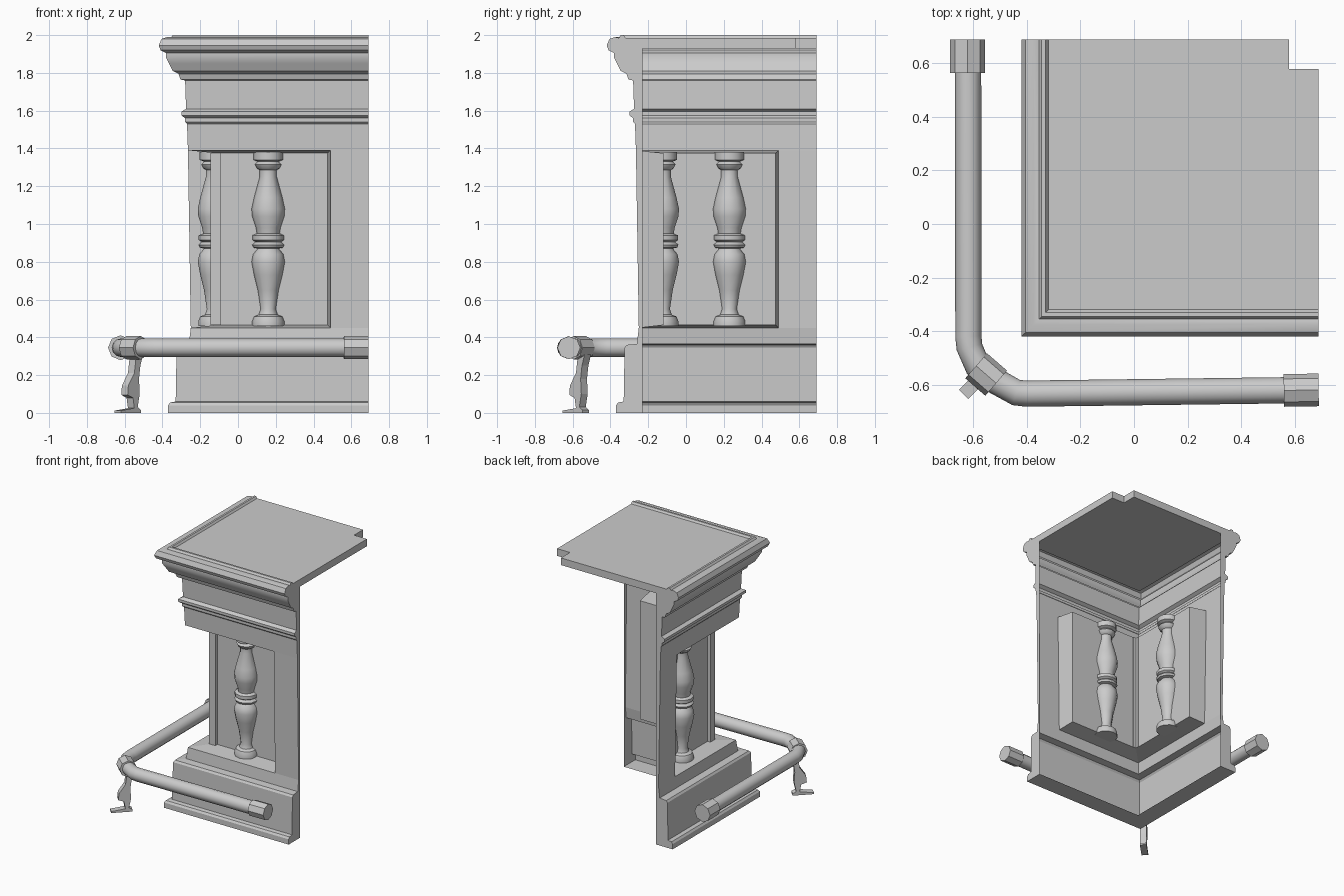
import bpy, bmesh, math
from mathutils import Vector

if "Cube" in bpy.data.objects:
    bpy.data.objects.remove(bpy.data.objects["Cube"])

END = 0.69          # cut ends of both wings
MOUTH, BACK = 0.49, 0.475   # niche side at the face and at the panel
PANEL = -0.12       # depth of the niche back


def finish(name, bm, smooth=None, recalc=True):
    bmesh.ops.remove_doubles(bm, verts=bm.verts, dist=0.0005)
    if recalc:
        bmesh.ops.recalc_face_normals(bm, faces=bm.faces)
    me = bpy.data.meshes.new(name)
    bm.to_mesh(me)
    bm.free()
    ob = bpy.data.objects.new(name, me)
    bpy.context.collection.objects.link(ob)
    if smooth:
        bpy.ops.object.select_all(action='DESELECT')
        ob.select_set(True)
        bpy.context.view_layer.objects.active = ob
        bpy.ops.object.shade_smooth_by_angle(angle=math.radians(smooth))
    return ob


def both(bm, pts):
    """Add a front wing face and its twin on the left wing (x and y swapped)."""
    bm.faces.new([bm.verts.new(p) for p in pts])
    bm.faces.new([bm.verts.new((p[1], p[0], p[2])) for p in reversed(pts)])


def sweep(bm, profile):
    """Run a (depth, z) profile round the mitred corner."""
    for (a, za), (b, zb) in zip(profile, profile[1:]):
        both(bm, [(a, a, za), (END, a, za), (END, b, zb), (b, b, zb)])


def prism(name, outline, place, lo, hi):
    """Extrude an outline between two offsets; place maps (a, b, offset) to xyz."""
    bm = bmesh.new()
    f = bm.faces.new([bm.verts.new(place(a, b, lo)) for a, b in outline])
    g = bmesh.ops.extrude_face_region(bm, geom=[f])
    move = Vector(place(0, 0, hi)) - Vector(place(0, 0, lo))
    bmesh.ops.translate(bm, vec=move, verts=[v for v in g['geom'] if isinstance(v, bmesh.types.BMVert)])
    return finish(name, bm)


def tube(name, path, r, sides=2, smooth=40):
    cu = bpy.data.curves.new(name, 'CURVE')
    cu.dimensions = '3D'
    cu.bevel_depth, cu.bevel_resolution, cu.use_fill_caps = r, sides, True
    sp = cu.splines.new('POLY')
    sp.points.add(len(path) - 1)
    for p, (x, y, z) in zip(sp.points, path):
        p.co = (x, y, z, 1)
    ob = bpy.data.objects.new(name, cu)
    bpy.context.collection.objects.link(ob)
    bpy.ops.object.select_all(action='DESELECT')
    ob.select_set(True)
    bpy.context.view_layer.objects.active = ob
    bpy.ops.object.convert(target='MESH')
    bpy.ops.object.shade_smooth_by_angle(angle=math.radians(smooth))


# Profiles (depth, height), bottom to top
base = [(-0.23, 0), (-0.37, 0), (-0.37, 0.04), (-0.36, 0.055), (-0.33, 0.06),
        (-0.325, 0.345), (-0.315, 0.36), (-0.26, 0.365), (-0.25, 0.45)]
frieze = [(-0.265, 1.39), (-0.27, 1.53), (-0.28, 1.54), (-0.28, 1.56), (-0.30, 1.575),
          (-0.30, 1.595), (-0.275, 1.61), (-0.28, 1.76)]
cornice = [(-0.28, 1.76), (-0.305, 1.765), (-0.315, 1.795), (-0.345, 1.81), (-0.365, 1.85),
           (-0.38, 1.88), (-0.38, 1.905), (-0.41, 1.92), (-0.42, 1.945), (-0.405, 1.98),
           (-0.375, 1.99), (-0.355, 1.985), (-0.345, 2.0), (-0.33, 2.0), (-0.32, 1.985)]

# Wall shell: base, frieze, stiles, end caps
bm = bmesh.new()
sweep(bm, base)
sweep(bm, frieze)
lo, hi = base[-1], frieze[0]
both(bm, [(MOUTH, lo[0], lo[1]), (END, lo[0], lo[1]), (END, hi[0], hi[1]), (MOUTH, hi[0], hi[1])])
cap = base + frieze + cornice[1:] + [(-0.32, 1.93), (-0.23, 1.93)]
both(bm, [(END, d, z) for d, z in cap])
finish("corner_wall", bm, recalc=False)

bm = bmesh.new()
sweep(bm, cornice)
finish("cornice", bm, 35, recalc=False)

# Niche wrapping the corner: floor, ceiling, jamb and back panel
bm = bmesh.new()
z0, z1 = 0.465, 1.375
d0, d1 = lo[0], hi[0]
both(bm, [(d0, d0, 0.45), (MOUTH, d0, 0.45), (BACK, PANEL, z0), (PANEL, PANEL, z0)])
both(bm, [(PANEL, PANEL, z1), (BACK, PANEL, z1), (MOUTH, d1, 1.39), (d1, d1, 1.39)])
both(bm, [(MOUTH, d0, 0.45), (MOUTH, d1, 1.39), (BACK, PANEL, z1), (BACK, PANEL, z0)])
both(bm, [(PANEL, PANEL, z0), (BACK, PANEL, z0), (BACK, PANEL, z1), (PANEL, PANEL, z1)])
finish("niche", bm, recalc=False)

# Slim post on the inner corner of the niche
prism("corner_post", [(-0.145, -0.145), (-0.09, -0.145), (-0.09, -0.115), (-0.115, -0.115),
                      (-0.115, -0.09), (-0.145, -0.09)], lambda a, b, o: (a, b, o), z0, z1)

# Counter top with notched back corner
prism("counter_top", [(-0.32, -0.32), (END, -0.32), (END, 0.58), (0.58, 0.58), (0.58, END), (-0.32, END)],
      lambda a, b, o: (a, b, o), 1.93, 1.985)

# Turned balusters half sunk in the back panels
turning = [(0, .46), (.085, .46), (.085, .485), (.075, .51), (.05, .52), (.04, .55), (.055, .65),
           (.075, .73), (.088, .80), (.08, .84), (.055, .87), (.078, .875), (.085, .89), (.068, .905),
           (.083, .915), (.083, .94), (.06, .95), (.065, .98), (.085, 1.04), (.088, 1.08), (.075, 1.14),
           (.045, 1.25), (.045, 1.285), (.06, 1.295), (.07, 1.315), (.055, 1.33), (.078, 1.34),
           (.078, 1.38), (0, 1.38)]
for name, cx, cy in (("front_baluster", 0.16, -0.125), ("left_baluster", -0.125, 0.23)):
    bm = bmesh.new()
    vs = [bm.verts.new((cx + r, cy, z)) for r, z in turning]
    es = [bm.edges.new(p) for p in zip(vs, vs[1:])]
    bmesh.ops.spin(bm, geom=vs + es, cent=(cx, cy, 0), axis=(0, 0, 1), angle=math.tau, steps=12)
    finish(name, bm, 40)

# Foot rail with end collars and corner sleeve
Z = 0.345
tube("foot_rail", [(0.68, -0.62, Z), (-0.40, -0.634, Z), (-0.44, -0.63, Z), (-0.53, -0.58, Z),
                   (-0.585, -0.53, Z), (-0.615, -0.46, Z), (-0.619, -0.42, Z), (-0.62, 0.68, Z)], 0.049, 4)
tube("front_collar", [(0.56, -0.622, Z), (0.69, -0.62, Z)], 0.061, 2, 30)
tube("left_collar", [(-0.622, 0.565, Z), (-0.622, 0.69, Z)], 0.066, 2, 30)
tube("corner_sleeve", [(-0.59, -0.53, Z), (-0.515, -0.595, Z)], 0.062, 2, 30)

# Scrolled bracket under the rail corner, lying in the diagonal plane
Q = math.sqrt(0.5)
bracket = [(.75, 0), (.90, 0), (.90, .012), (.80, .025), (.81, .08), (.85, .095), (.845, .145),
           (.80, .21), (.785, .31), (.735, .31), (.755, .25), (.765, .18), (.76, .10), (.775, .03), (.75, .015)]
prism("rail_bracket", bracket, lambda s, z, o: (-s * Q + o * Q, -s * Q - o * Q, z), -0.024, 0.024)
